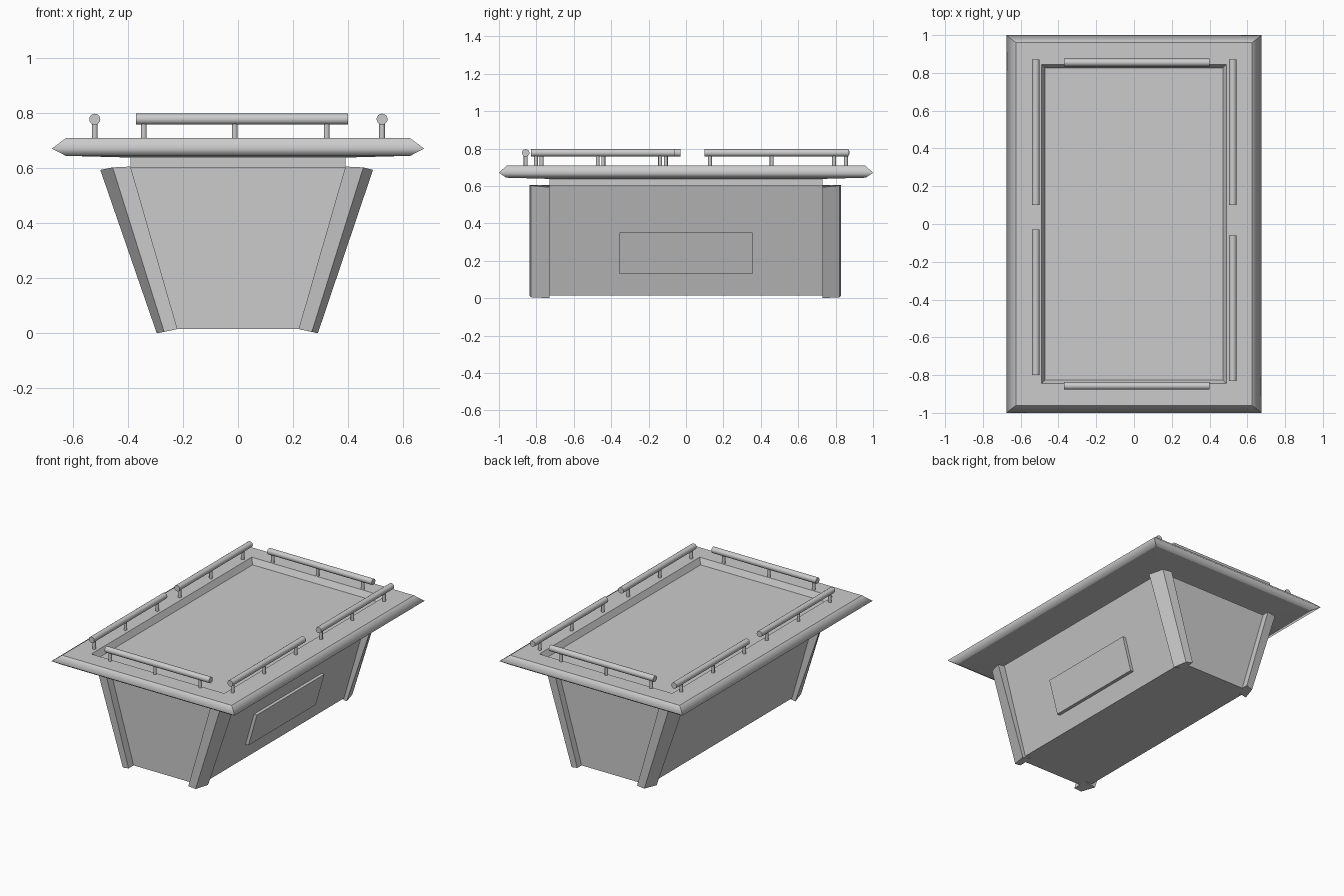
import bpy, bmesh, math
from mathutils import Matrix, Vector

if "Cube" in bpy.data.objects:
    bpy.data.objects.remove(bpy.data.objects["Cube"])


def finish(name, bm, smooth=False):
    bmesh.ops.recalc_face_normals(bm, faces=bm.faces)
    me = bpy.data.meshes.new(name)
    bm.to_mesh(me)
    bm.free()
    ob = bpy.data.objects.new(name, me)
    bpy.context.collection.objects.link(ob)
    if smooth:
        bpy.ops.object.select_all(action='DESELECT')
        ob.select_set(True)
        bpy.context.view_layer.objects.active = ob
        bpy.ops.object.shade_smooth_by_angle(angle=math.radians(40))
    return ob


def loft(name, rings, smooth_bands=()):
    """Skin a stack of equal-sized point rings and cap both ends."""
    bm = bmesh.new()
    vs = [[bm.verts.new(p) for p in r] for r in rings]
    n = len(vs[0])
    for k, (a, b) in enumerate(zip(vs, vs[1:])):
        for i in range(n):
            j = (i + 1) % n
            f = bm.faces.new((a[i], a[j], b[j], b[i]))
            f.smooth = k in smooth_bands
        for p, q in zip(a, b):  # mitred corners stay sharp
            bm.edges.get((p, q)).smooth = False
    bm.faces.new(vs[0])
    bm.faces.new(vs[-1])
    return finish(name, bm)


def rect(hx, hy, z):
    return [(-hx, -hy, z), (hx, -hy, z), (hx, hy, z), (-hx, hy, z)]


def rod(name, a, b, r, sides=16):
    a, b = Vector(a), Vector(b)
    d = b - a
    m = Matrix.Translation((a + b) / 2) @ d.to_track_quat('Z', 'Y').to_matrix().to_4x4()
    bm = bmesh.new()
    bmesh.ops.create_cone(bm, cap_ends=True, segments=sides, radius1=r, radius2=r,
                          depth=d.length, matrix=m)
    return finish(name, bm, True)


# Tapered base stepping in to a straight neck
loft("base", [rect(.27, .785, .015), rect(.44, .785, .603),
              rect(.39, .73, .603), rect(.39, .73, .645)])

# Table top: sloped underside, pointed rim, shallow recessed bed
loft("table_top", [rect(.40, .74, .638), rect(.625, .96, .644), rect(.676, 1.0, .67),
                   rect(.625, .96, .708), rect(.49, .845, .708), rect(.47, .825, .67)],
     smooth_bands=(1, 2))

# Leaning corner posts
for sx, xn in ((-1, "left"), (1, "right")):
    for sy, yn in ((-1, "front"), (1, "back")):
        ex = .01 if sx < 0 else 0
        ey = .008 if sy < 0 else 0
        low = [(.22, .73, .015), (.22, .83, .015), (.268, .822, .005), (.29 + ex / 2, .73, 0)]
        top = [(.39, .73, .605), (.39, .83, .605), (.455, .822, .602), (.49 + ex, .73, .593)]
        loft(f"corner_post_{yn}_{xn}",
             [[(sx * x, sy * (y + (ey if y > .8 else 0)), z) for x, y, z in r]
              for r in (low, top)])


# Raised panel on the right side, following the side's slope
def side_x(z):
    return .27 + (z - .015) * .17 / .588


loft("side_panel", [[(side_x(z) + d, y, z) for y, z in
                     ((-.355, .13), (.355, .13), (.355, .35), (-.355, .35))]
                    for d in (-.01, .022)])

# Rails: start point and direction, each on three short supports
rails = {
    "front": ((-.37, -.857), (1, 0)),
    "back": ((-.37, .855), (1, 0)),
    "left_rear": ((-.52, .10), (0, 1)),
    "right_rear": ((.523, .10), (0, 1)),
    "left_front": ((-.52, -.80), (0, 1)),
    "right_front": ((.523, -.83), (0, 1)),
}
for name, ((x, y), (dx, dy)) in rails.items():
    rod(f"rail_{name}", (x, y, .777), (x + dx * .77, y + dy * .77, .777), .02)
    for i, t in enumerate((.028, .358, .692)):
        px, py = x + dx * t, y + dy * t
        rod(f"rail_support_{name}_{i + 1}", (px, py, .70), (px, py, .772), .0105, 12)
